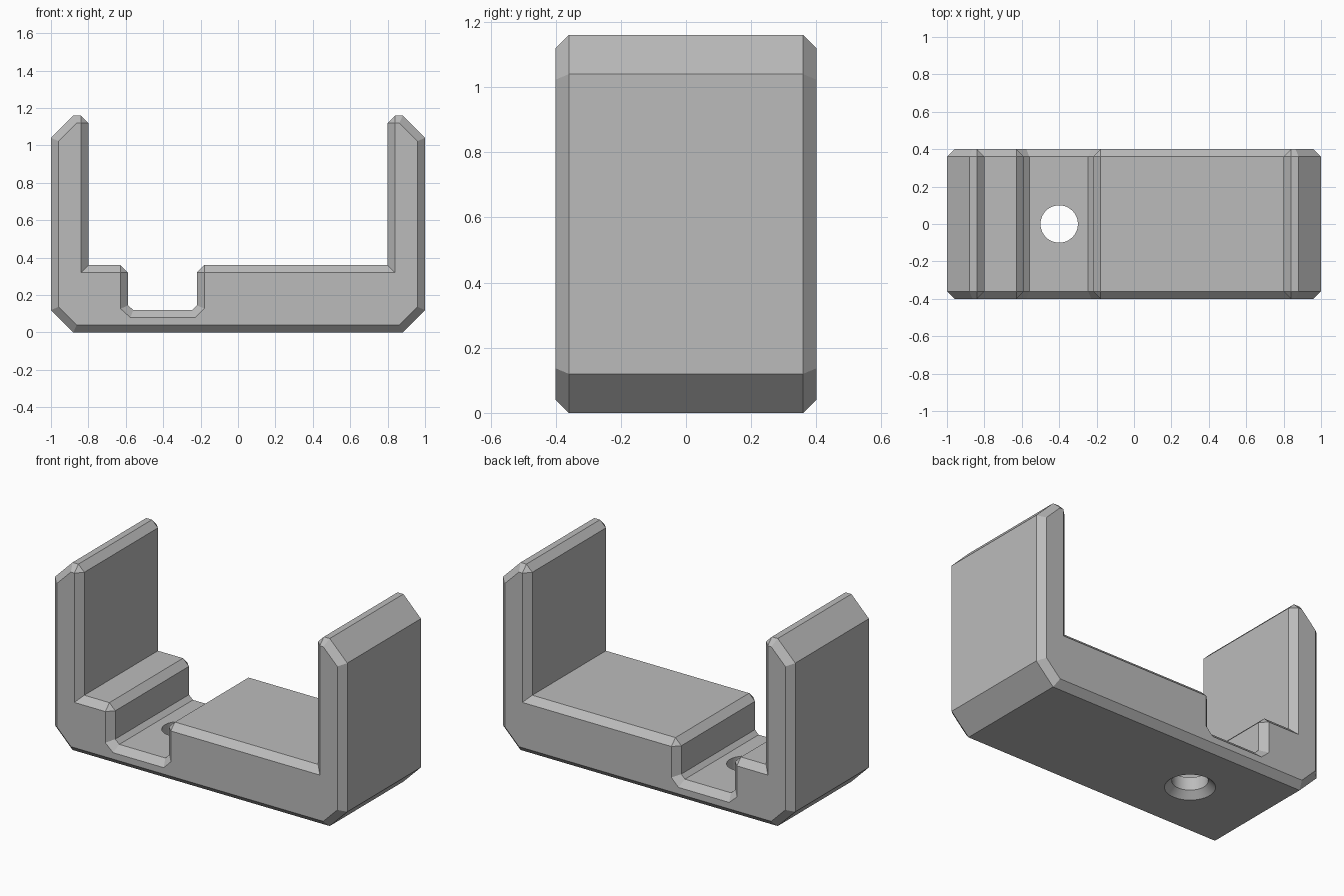
import bpy
import bmesh
from math import cos, sin, tau

cube = bpy.data.objects.get("Cube")
if cube:
    bpy.data.objects.remove(cube, do_unlink=True)

HALF_DEPTH = 0.4
BEVEL = 0.04

grey = bpy.data.materials.new("plain grey")
grey.use_nodes = True
colour = (0.5, 0.5, 0.5, 1)
grey.diffuse_color = colour
grey.node_tree.nodes["Principled BSDF"].inputs["Base Color"].default_value = colour


def make_object(name, bm):
    bmesh.ops.recalc_face_normals(bm, faces=bm.faces)
    mesh = bpy.data.meshes.new(name)
    bm.to_mesh(mesh)
    bm.free()
    obj = bpy.data.objects.new(name, mesh)
    bpy.context.collection.objects.link(obj)
    return obj


# Bracket profile: base, two upright walls and a notch in the floor
wall = [(0.88, 0), (1, 0.12), (1, 1.04), (0.88, 1.16), (0.8, 1.16), (0.8, 0.36)]
notch = [(-0.22, 0.36), (-0.22, 0.145), (-0.245, 0.12),
         (-0.56, 0.12), (-0.588, 0.145), (-0.588, 0.36)]
profile = wall + notch + [(-x, z) for x, z in reversed(wall)]
small_corners = {(0.8, 1.16), (-0.8, 1.16), (-0.22, 0.36), (-0.588, 0.36)}

bm = bmesh.new()
front = [bm.verts.new((x, -HALF_DEPTH, z)) for x, z in profile]
back = [bm.verts.new((x, HALF_DEPTH, z)) for x, z in profile]
bm.faces.new(front)
bm.faces.new(back[::-1])
n = len(profile)
for i in range(n):
    j = (i + 1) % n
    bm.faces.new((front[j], front[i], back[i], back[j]))
bmesh.ops.recalc_face_normals(bm, faces=bm.faces)

# Chamfer the front and back outlines and the four small convex corners
edges = [e for f in (front, back) for e in bm.edges if all(v in f for v in e.verts)]
edges += [bm.edges.get((front[i], back[i]))
          for i, p in enumerate(profile) if p in small_corners]
bmesh.ops.bevel(bm, geom=edges, offset=BEVEL, offset_type='OFFSET',
                segments=1, profile=0.5, affect='EDGES', clamp_overlap=False)
bracket = make_object("bracket", bm)
bracket.data.materials.append(grey)

# Screw hole cutter, countersunk from below
SIDES = 48
bm = bmesh.new()
rings = [[bm.verts.new((-0.4 + r * cos(tau * k / SIDES), r * sin(tau * k / SIDES), z))
          for k in range(SIDES)]
         for r, z in ((0.15, -0.01), (0.1, 0.04), (0.1, 0.3))]
for low, high in zip(rings, rings[1:]):
    for k in range(SIDES):
        m = (k + 1) % SIDES
        bm.faces.new((low[k], low[m], high[m], high[k]))
bm.faces.new(rings[0][::-1])
bm.faces.new(rings[-1])
cutter = make_object("hole_cutter", bm)
cutter.data.materials.append(grey)
cutter.hide_render = True

# Cut the hole, then drop the cutter
cut = bracket.modifiers.new("screw hole", 'BOOLEAN')
cut.operation = 'DIFFERENCE'
cut.solver = 'EXACT'
cut.object = cutter
bpy.ops.object.select_all(action='DESELECT')
bracket.select_set(True)
bpy.context.view_layer.objects.active = bracket
bpy.ops.object.modifier_apply(modifier=cut.name)
bpy.data.objects.remove(cutter, do_unlink=True)

# Smooth the hole wall while the chamfers stay crisp
bpy.ops.object.shade_smooth_by_angle(angle=0.35)
